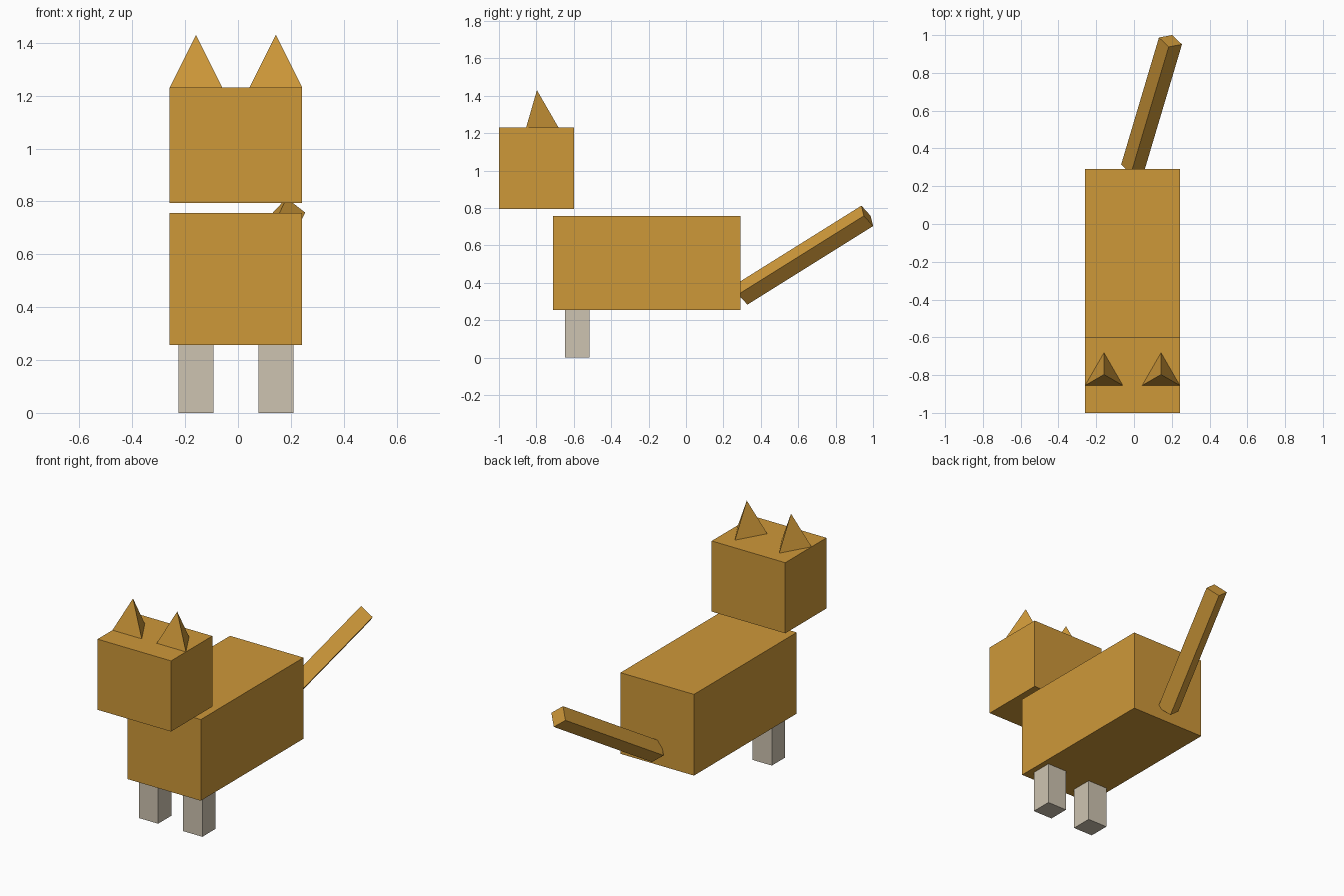
import bpy, bmesh, math
from mathutils import Vector, Matrix

if "Cube" in bpy.data.objects:
    bpy.data.objects.remove(bpy.data.objects["Cube"])


def srgb(r, g, b):
    def lin(c):
        c /= 255
        return c / 12.92 if c <= 0.04045 else ((c + 0.055) / 1.055) ** 2.4
    return (lin(r), lin(g), lin(b), 1.0)


def material(name, color):
    m = bpy.data.materials.new(name)
    m.diffuse_color = color
    m.use_nodes = True
    m.node_tree.nodes["Principled BSDF"].inputs["Base Color"].default_value = m.diffuse_color
    return m


ORANGE = material("ginger fur", srgb(206, 152, 57))
PALE = material("pale paw", srgb(206, 196, 177))


def add(name, bm, mat):
    bmesh.ops.recalc_face_normals(bm, faces=bm.faces)
    me = bpy.data.meshes.new(name)
    bm.to_mesh(me)
    bm.free()
    me.materials.append(mat)
    ob = bpy.data.objects.new(name, me)
    bpy.context.collection.objects.link(ob)
    return ob


def box(name, lo, hi, mat):
    lo, hi = Vector(lo), Vector(hi)
    bm = bmesh.new()
    bmesh.ops.create_cube(bm, size=1, matrix=Matrix.Translation((lo + hi) / 2)
                          @ Matrix.Diagonal((*(hi - lo), 1)))
    return add(name, bm, mat)


CX = -0.008  # the body's mirror plane, shifted a little by the tail

# body and floating head
box("body", (CX - 0.251, -0.71, 0.256), (CX + 0.251, 0.292, 0.757), ORANGE)
box("head", (CX - 0.251, -1.0, 0.794), (CX + 0.251, -0.598, 1.23), ORANGE)

for side, label in ((-1, "left"), (1, "right")):
    # two front legs
    x = CX + side * 0.151
    box(f"front_leg_{label}", (x - 0.066, -0.646, 0), (x + 0.066, -0.516, 0.256), PALE)

    # three-sided ears with a flat front and a point at the back
    bm = bmesh.new()
    base = [bm.verts.new((x + 0.1155 * math.sin(a), -0.797 + 0.1155 * math.cos(a), 1.23))
            for a in (i * math.tau / 3 for i in range(3))]
    tip = bm.verts.new((x, -0.797, 1.43))
    bm.faces.new(base)
    for i in range(3):
        bm.faces.new((base[i], base[(i + 1) % 3], tip))
    add(f"ear_{label}", bm, ORANGE)

# slanted square tail standing on its edge
start, end = Vector((-0.007, 0.297, 0.338)), Vector((0.193, 0.969, 0.758))
axis = (end - start).normalized()
across = axis.cross(Vector((0, 0, 1))).normalized()
up = across.cross(axis)
bm = bmesh.new()
rings = [[bm.verts.new(p + 0.0635 * d) for d in (across, up, -across, -up)]
         for p in (start, end)]
for ring in rings:
    bm.faces.new(ring)
for i in range(4):
    j = (i + 1) % 4
    bm.faces.new((rings[0][i], rings[0][j], rings[1][j], rings[1][i]))
add("tail", bm, ORANGE)
